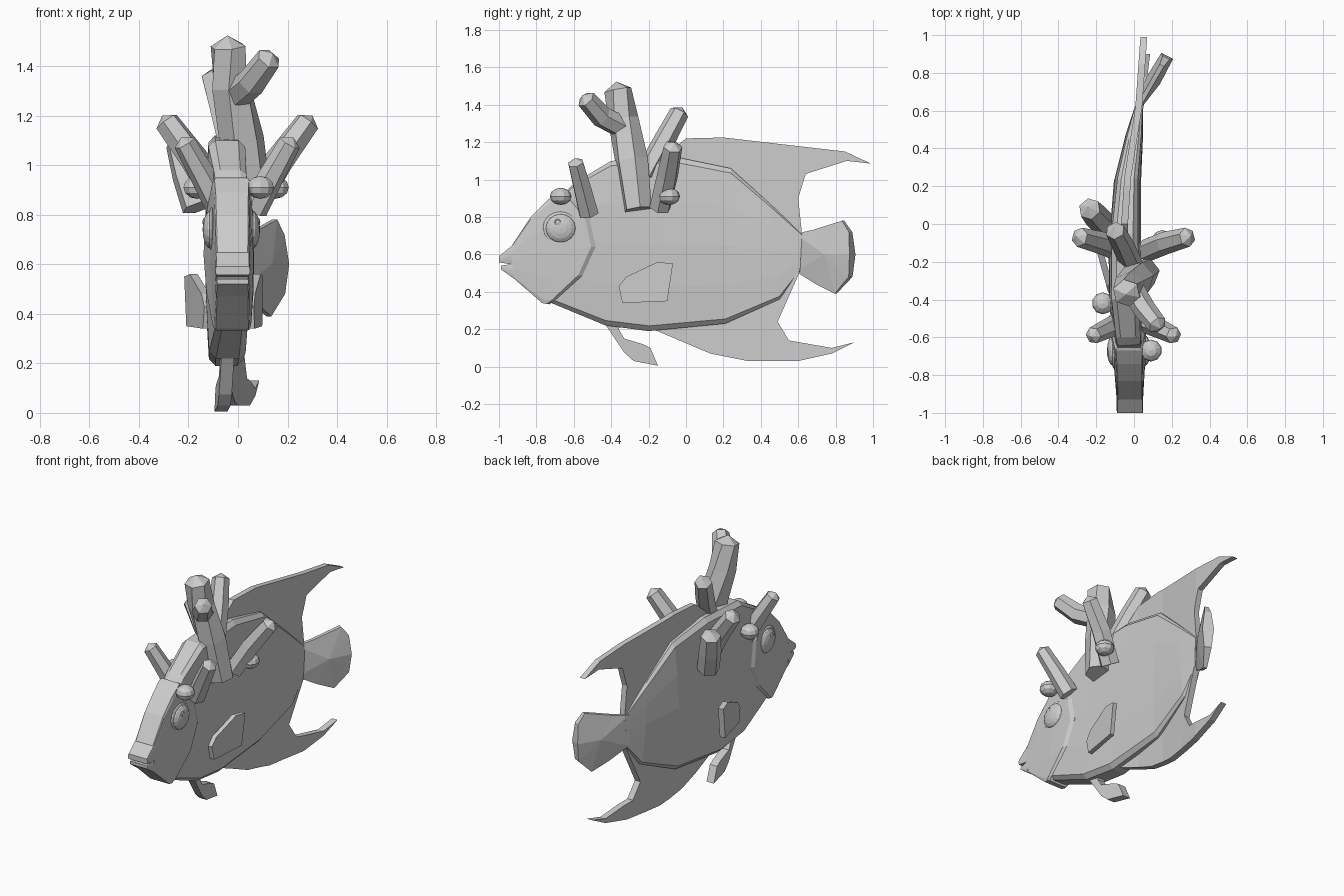
import bpy, bmesh, math
from mathutils import Vector, Matrix

cube = bpy.data.objects.get("Cube")
if cube:
    bpy.data.objects.remove(cube, do_unlink=True)

grey = bpy.data.materials.new("plain_grey")
grey.use_nodes = True
COLOUR = (0.6, 0.6, 0.6, 1)
grey.diffuse_color = COLOUR
grey.node_tree.nodes["Principled BSDF"].inputs["Base Color"].default_value = COLOUR


def finish(bm, name):
    bmesh.ops.recalc_face_normals(bm, faces=bm.faces[:])
    mesh = bpy.data.meshes.new(name)
    bm.to_mesh(mesh)
    bm.free()
    mesh.materials.append(grey)
    obj = bpy.data.objects.new(name, mesh)
    bpy.context.collection.objects.link(obj)
    return obj


# The spine bends sideways towards the tail
SPINE = [(-1.1, -.02), (-.68, -.025), (-.4, -.045), (0, -.05), (.25, -.033), (.62, .025), (1.1, .06)]


def spine(y):
    for (y0, x0), (y1, x1) in zip(SPINE, SPINE[1:]):
        if y <= y1:
            return x0 + (x1 - x0) * (y - y0) / (y1 - y0)
    return SPINE[-1][1]


def bridge(bm, rings):
    for a, b in zip(rings, rings[1:]):
        n = len(a)
        for i in range(n):
            bm.faces.new((a[i], a[(i + 1) % n], b[(i + 1) % n], b[i]))


def loft(name, stations, rim=1.0):
    """Station: top y, top z, bottom y, bottom z, backward bulge, edge and middle half width.
    A rim below 1 chamfers the top and bottom edges."""
    bm = bmesh.new()
    rings = []
    for ty, tz, by, bz, bulge, edge, mid in stations:
        right, left = [], []
        for t in (0, .03, .25, .5, .75, .97, 1):
            arch = 1 - (2 * t - 1) ** 2
            y = ty + (by - ty) * t + bulge * arch
            z = tz + (bz - tz) * t
            w = edge + (mid - edge) * arch
            if t in (0, 1):
                w *= rim
            right.append(bm.verts.new((spine(y) + w, y, z)))
            left.append(bm.verts.new((spine(y) - w, y, z)))
        rings.append(right + left[::-1])
    bridge(bm, rings)
    bm.faces.new(rings[0])
    bm.faces.new(rings[-1])
    return finish(bm, name)


def fin(name, outline, half, centre=spine, slope=0):
    """Flat plate cut from a side outline, sliced and bent along the centre line.
    The slope turns its thickness square to a slanted centre line."""
    bm = bmesh.new()
    face = bm.faces.new([bm.verts.new((-1, y, z)) for y, z in outline])
    ext = bmesh.ops.extrude_face_region(bm, geom=[face])
    for v in ext["geom"]:
        if isinstance(v, bmesh.types.BMVert):
            v.co.x = 1
    for cut in (0, .25, .45, .62, .75):
        bmesh.ops.bisect_plane(bm, geom=bm.verts[:] + bm.edges[:] + bm.faces[:],
                               plane_co=(0, cut, 0), plane_no=(0, 1, 0))
    for v in bm.verts:
        side, y = v.co.x, v.co.y
        v.co.x = centre(y) + side * half
        v.co.y = y - side * half * slope
    bmesh.ops.triangulate(bm, faces=[f for f in bm.faces if len(f.verts) > 4])
    return finish(bm, name)


def fan(name, outline, hub, bulge):
    """Tail blade swung to one side, thickest at the hub and thin along its top and bottom."""
    bm = bmesh.new()

    def point(y, z, offset):
        return bm.verts.new((.022 + .57 * (y - .62) + offset, y - .52 * offset, z))

    sides = []
    for s in (1, -1):
        edge = [point(y, z, s * (.01 + .022 * max(0, 1 - abs(z - .59) / .2) * (y > .7)))
                for y, z in outline]
        centre = point(*hub, s * bulge)
        for a, b in zip(edge, edge[1:] + edge[:1]):
            bm.faces.new((a, b, centre))
        sides.append(edge)
    bridge(bm, sides)
    return finish(bm, name)


def branch(name, points, radii):
    """Six-sided stalk with a pointed tip."""
    bm = bmesh.new()
    pts = [Vector(p) for p in points]
    rings = []
    for i, p in enumerate(pts):
        d = (pts[min(i + 1, len(pts) - 1)] - pts[max(i - 1, 0)]).normalized()
        rot = d.to_track_quat('Z', 'Y')
        ring = []
        for k in range(6):
            a = math.tau * k / 6
            ring.append(bm.verts.new(p + rot @ Vector((math.cos(a), math.sin(a), 0)) * radii[i]))
        rings.append(ring)
    bridge(bm, rings)
    bm.faces.new(rings[0])
    end = (pts[-1] - pts[-2]).normalized()
    tip = bm.verts.new(pts[-1] + end * radii[-1] * .6)
    for k in range(6):
        bm.faces.new((rings[-1][k], rings[-1][(k + 1) % 6], tip))
    return finish(bm, name)


def ball(name, loc, size, segs, rows, axis='Z'):
    bm = bmesh.new()
    bmesh.ops.create_uvsphere(bm, u_segments=segs, v_segments=rows, radius=1)
    if axis == 'X':
        bmesh.ops.rotate(bm, verts=bm.verts[:], matrix=Matrix.Rotation(math.pi / 2, 3, 'Y'))
    bmesh.ops.scale(bm, verts=bm.verts[:], vec=size)
    bmesh.ops.translate(bm, verts=bm.verts[:], vec=loc)
    return finish(bm, name)


# Body, head plate and lips
loft("body", [
    (-.68, .9, -.74, .36, 0, .055, .07),
    (-.6, .98, -.72, .34, 0, .062, .08),
    (-.4, 1.1, -.43, .22, 0, .072, .088),
    (-.05, 1.12, -.2, .19, 0, .068, .086),
    (.24, 1.06, .21, .23, 0, .052, .072),
    (.45, .87, .5, .36, 0, .038, .046),
    (.62, .71, .61, .51, 0, .02, .022)], .65)
loft("head", [
    (-.93, .65, -.93, .48, 0, .065, .07),
    (-.83, .8, -.85, .41, 0, .068, .076),
    (-.74, .89, -.77, .34, .08, .07, .088),
    (-.67, .945, -.745, .335, .2, .074, .102),
    (-.655, .95, -.73, .333, .21, .064, .09)], .94)
loft("upper_lip", [(-1, .59, -1, .557, 0, .066, .07), (-.92, .655, -.92, .545, 0, .066, .07)])
loft("lower_lip", [(-.99, .54, -.99, .52, 0, .06, .064), (-.92, .55, -.92, .47, 0, .066, .07)])

# Fins
fin("dorsal_fin", [(-.15, 1.1), (0, 1.22), (.2, 1.225), (.85, 1.15), (.99, 1.085), (.86, 1.1),
                   (.64, 1.03), (.6, .9), (.62, .71), (.5, .78), (.24, 1.0), (-.05, 1.05)], .018)
fin("anal_fin", [(-.2, .21), (.13, .07), (.33, .03), (.6, .03), (.78, .07), (.9, .13), (.78, .1),
                 (.55, .14), (.49, .24), (.61, .51), (.45, .4), (.2, .28)], .02,
    lambda y: spine(y) + max(0, y - .5) * .05)
fan("tail_fin", [(.59, .71), (.68, .73), (.84, .78), (.88, .72), (.89, .6), (.88, .48),
                 (.8, .39), (.7, .44), (.59, .51)], (.76, .6), .036)
fin("pelvic_fin", [(-.44, .24), (-.37, .135), (-.33, .075), (-.28, .03), (-.15, .005), (-.19, .1),
                   (-.23, .12), (-.33, .15), (-.36, .2), (-.34, .24)],
    .026, lambda y: -.04 - .1 * (y + .44))
PECTORAL = [(-.36, .43), (-.34, .34), (-.1, .35), (-.07, .55), (-.15, .56), (-.32, .48)]
fin("left_pectoral_fin", PECTORAL, .014, lambda y: .05 + .13 * (y + .36))
fin("right_pectoral_fin", PECTORAL, .016, lambda y: -.12 - .28 * (y + .36), -.28)

# Eyes
for side, sx in (("left", 1), ("right", -1)):
    ball(side + "_eye_ring", (-.027 + sx * .077, -.67, .74), (.02, .098, .092), 16, 8, 'X')
    ball(side + "_eye", (-.027 + sx * .082, -.67, .74), (.034, .082, .078), 16, 8, 'X')
    ball(side + "_pupil", (-.027 + sx * .107, -.685, .77), (.01, .02, .02), 8, 4, 'X')

# Coral trunk with its two forks
branch("coral_trunk", [(.06, -.255, .84), (.015, -.29, 1.1), (-.03, -.335, 1.32), (-.04, -.365, 1.48)],
       [.078, .092, .082, .074])
branch("coral_front_fork", [(-.01, -.34, 1.28), (.055, -.45, 1.335), (.125, -.535, 1.43)],
       [.062, .06, .052])
branch("coral_back_fork", [(-.01, -.22, 1.02), (-.06, -.11, 1.22), (-.1, -.035, 1.36)], [.06, .058, .052])

# Paired coral stalks on both flanks
for side, sx in (("left", 1), ("right", -1)):
    c = -.003
    branch(side + "_rear_stalk", [(c + sx * .07, -.14, .85), (c + sx * .17, -.1, 1.02),
                                  (c + sx * .285, -.07, 1.175)], [.06, .06, .052])
    branch(side + "_front_stalk", [(c + sx * .065, -.52, .82), (c + sx * .14, -.555, .96),
                                   (c + sx * .213, -.59, 1.09)], [.058, .052, .045])
branch("right_back_stalk", [(-.16, 0, .83), (-.2, .04, .96), (-.235, .08, 1.09)], [.068, .068, .06])

# Round polyps
for i, (x, y) in enumerate([(-.165, -.42), (.09, -.67), (.15, -.09)]):
    ball("polyp_%d" % (i + 1), (x, y, .91), (.058, .058, .046), 10, 6)
